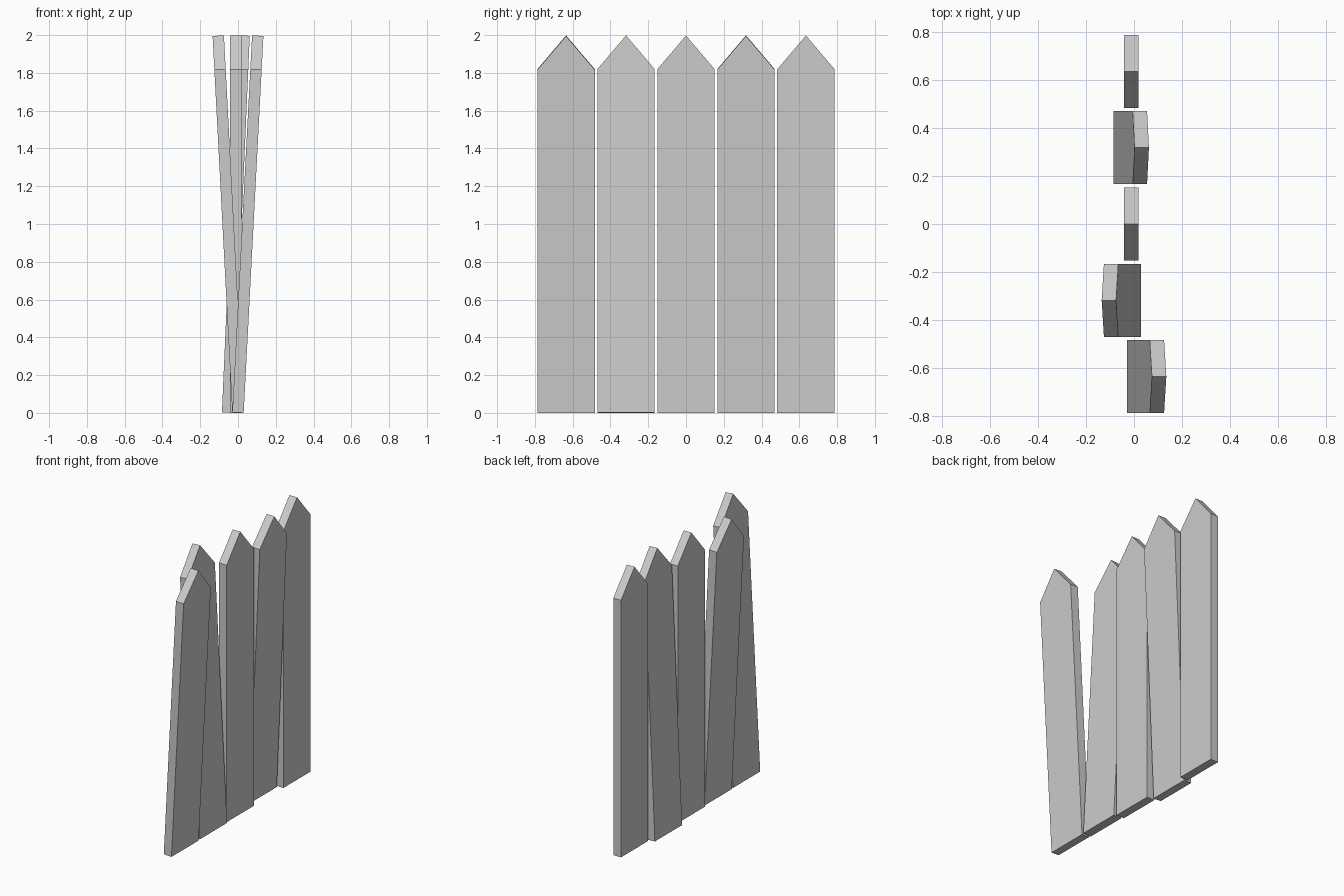
import bpy, bmesh
from math import radians, sin

if "Cube" in bpy.data.objects:
    bpy.data.objects.remove(bpy.data.objects["Cube"])

WIDTH, THICK, PITCH = 0.304, 0.06, 0.3175
HEIGHT, SHOULDER = 1.998, 1.819


def picket(name, x, y, lean):
    # Pointed board profile in the YZ plane, extruded along x, tilted about its foot
    h = WIDTH / 2
    profile = [(-h, 0), (h, 0), (h, SHOULDER), (0, HEIGHT), (-h, SHOULDER)]
    bm = bmesh.new()
    face = bm.faces.new([bm.verts.new((-THICK / 2, py, pz)) for py, pz in profile])
    side = bmesh.ops.extrude_face_region(bm, geom=[face])
    moved = [v for v in side["geom"] if isinstance(v, bmesh.types.BMVert)]
    bmesh.ops.translate(bm, verts=moved, vec=(THICK, 0, 0))
    bmesh.ops.recalc_face_normals(bm, faces=bm.faces)
    mesh = bpy.data.meshes.new(name)
    bm.to_mesh(mesh)
    bm.free()
    obj = bpy.data.objects.new(name, mesh)
    bpy.context.collection.objects.link(obj)
    angle = radians(lean)
    obj.location = (x, y, THICK / 2 * abs(sin(angle)))
    obj.rotation_euler.y = angle


# Foot x position and lean in degrees, from front to back of the row
boards = [(0.0, 3), (0.0, -3), (-0.012, 0), (-0.055, 2.5), (-0.012, 0)]
for i, (x, lean) in enumerate(boards):
    picket(f"picket_{i + 1}", x, (i - 2) * PITCH, lean)
